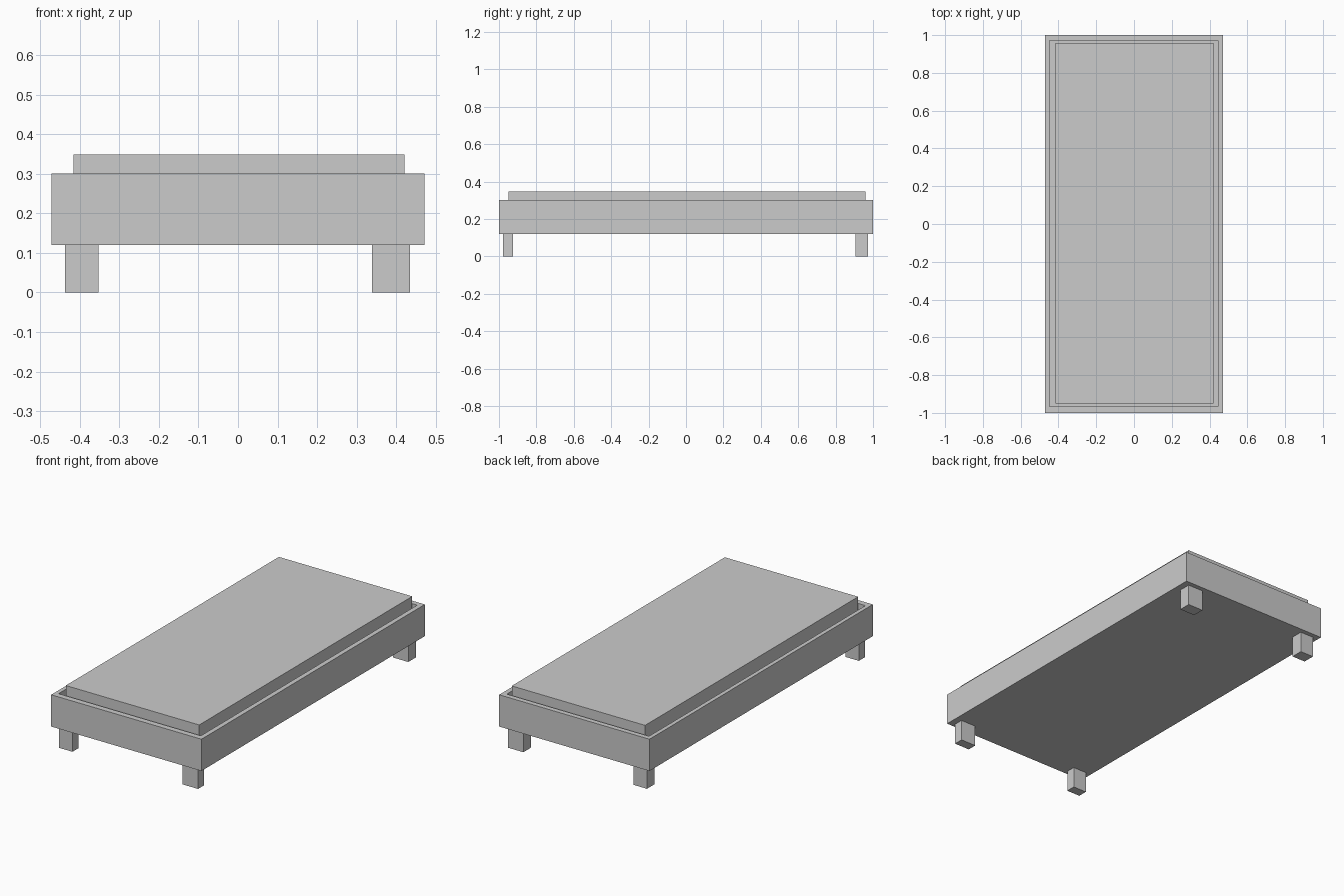
import bpy
import bmesh

if "Cube" in bpy.data.objects:
    bpy.data.objects.remove(bpy.data.objects["Cube"])


def box_bmesh(lo, hi):
    bm = bmesh.new()
    bmesh.ops.create_cube(bm, size=2)
    for v in bm.verts:
        v.co = [h if c > 0 else l for c, l, h in zip(v.co, lo, hi)]
    return bm


def finish(name, bm):
    bmesh.ops.recalc_face_normals(bm, faces=bm.faces)
    mesh = bpy.data.meshes.new(name)
    bm.to_mesh(mesh)
    bm.free()
    obj = bpy.data.objects.new(name, mesh)
    bpy.context.collection.objects.link(obj)
    return obj


def box(name, lo, hi):
    return finish(name, box_bmesh(lo, hi))


# Bed frame: a shallow tray with a thin rim
RIM_Z, FLOOR_Z = 0.30, 0.15
INNER_LO, INNER_HI = (-0.448, -0.967), (0.444, 0.971)
bm = box_bmesh((-0.471, -1.0, 0.12), (0.471, 1.0, RIM_Z))
bm.normal_update()
top = max(bm.faces, key=lambda f: f.calc_center_median().z)
for z in (RIM_Z, FLOOR_Z):
    top = bmesh.ops.extrude_discrete_faces(bm, faces=[top])["faces"][0]
    for v in top.verts:
        v.co = (INNER_HI[0] if v.co.x > 0 else INNER_LO[0],
                INNER_HI[1] if v.co.y > 0 else INNER_LO[1], z)
finish("bed_frame", bm)

# Mattress resting on the tray floor
box("mattress", (-0.415, -0.949, FLOOR_Z), (0.421, 0.959, 0.348))

# Four block legs
for side, x0, x1 in (("left", -0.437, -0.353), ("right", 0.338, 0.434)):
    for end, y0, y1 in (("front", -0.978, -0.924), ("back", 0.905, 0.974)):
        box(f"{end}_{side}_leg", (x0, y0, 0.0), (x1, y1, 0.12))
